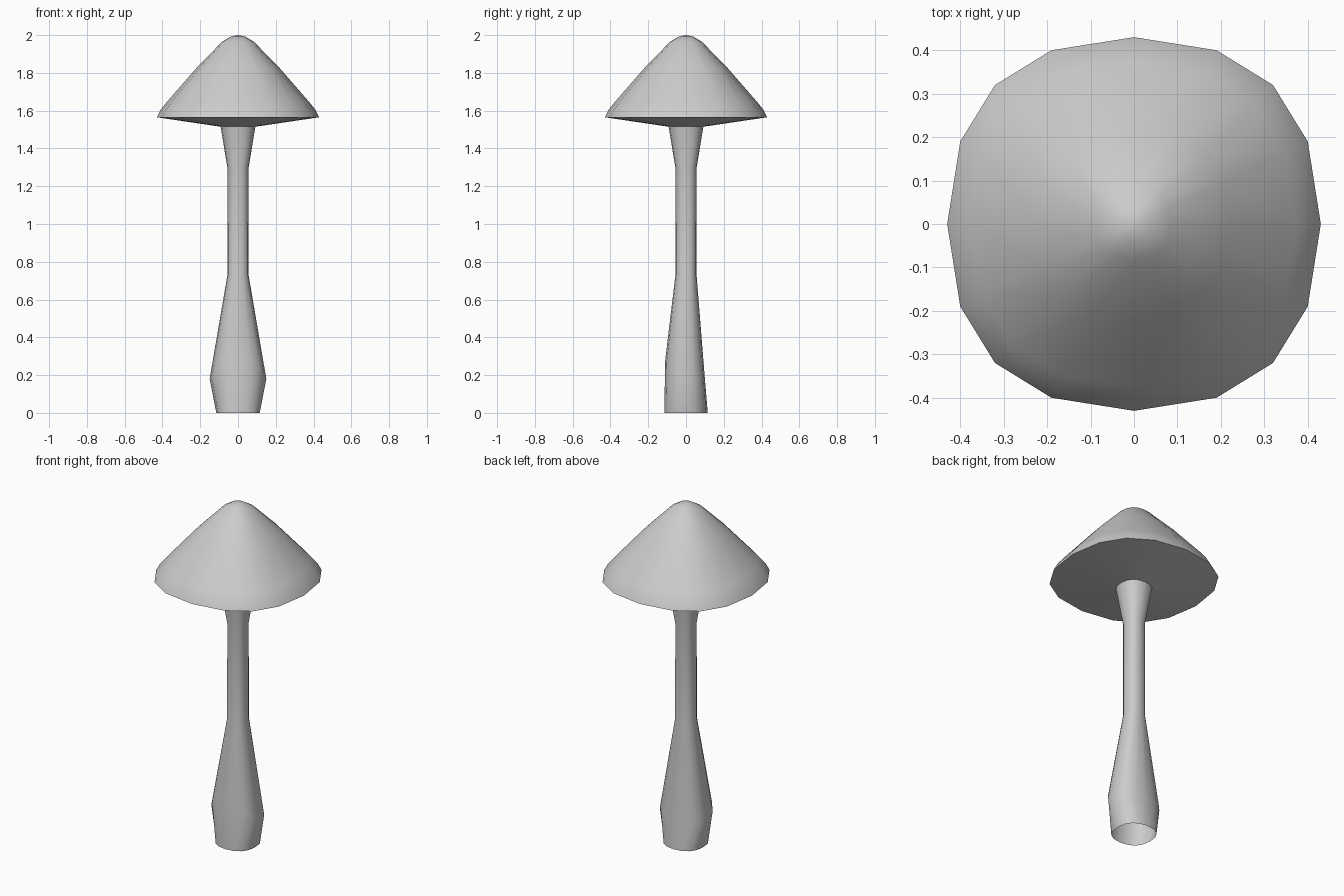
import bpy, bmesh

if "Cube" in bpy.data.objects:
    bpy.data.objects.remove(bpy.data.objects["Cube"])

# one quarter of the slightly squared 16-sided cross-section
QUARTER = [(1, 0), (0.93, 0.442), (0.744, 0.744), (0.442, 0.93)]
SECTION = []
q = QUARTER
for _ in range(4):
    SECTION += q
    q = [(-y, x) for x, y in q]


def loft(name, rings, angle, tip=None):
    """Skin rings of (x radius, front radius, back radius, side z, front z, back z)."""
    bm = bmesh.new()
    loops = []
    for rx, rf, rb, zs, zf, zb in rings:
        loop = []
        for x, y in SECTION:
            r, z = (rf, zf) if y < 0 else (rb, zb)
            loop.append(bm.verts.new((x * rx, y * r, zs + (z - zs) * y * y)))
        loops.append(loop)
    n = len(SECTION)
    for a, b in zip(loops, loops[1:]):
        for i in range(n):
            j = (i + 1) % n
            bm.faces.new((a[i], a[j], b[j], b[i]))
    if tip is not None:
        top = bm.verts.new((0, 0, tip))
        for i in range(n):
            bm.faces.new((loops[-1][i], loops[-1][(i + 1) % n], top))
    mesh = bpy.data.meshes.new(name)
    bm.to_mesh(mesh)
    bm.free()
    ob = bpy.data.objects.new(name, mesh)
    bpy.context.collection.objects.link(ob)
    bpy.ops.object.select_all(action='DESELECT')
    ob.select_set(True)
    bpy.context.view_layer.objects.active = ob
    bpy.ops.object.shade_smooth_by_angle(angle=angle)
    return ob


def round_ring(r, z):
    return (r, r, r, z, z, z)


# stem: open at the bottom, bulging sideways near the base, flaring under the cap
loft("stem", [
    round_ring(0.115, 0.0),
    (0.15, 0.11, 0.10, 0.18, 0.28, 0.18),
    round_ring(0.056, 0.73),
    round_ring(0.055, 1.29),
    round_ring(0.092, 1.515),
], 1.0)

# cap: shallow underside, narrow rim, rounded cone
loft("cap", [round_ring(r, z) for r, z in [
    (0.092, 1.515), (0.43, 1.565), (0.41, 1.605), (0.375, 1.648),
    (0.22, 1.826), (0.085, 1.964), (0.035, 1.994)]], 1.0, tip=2.0)
